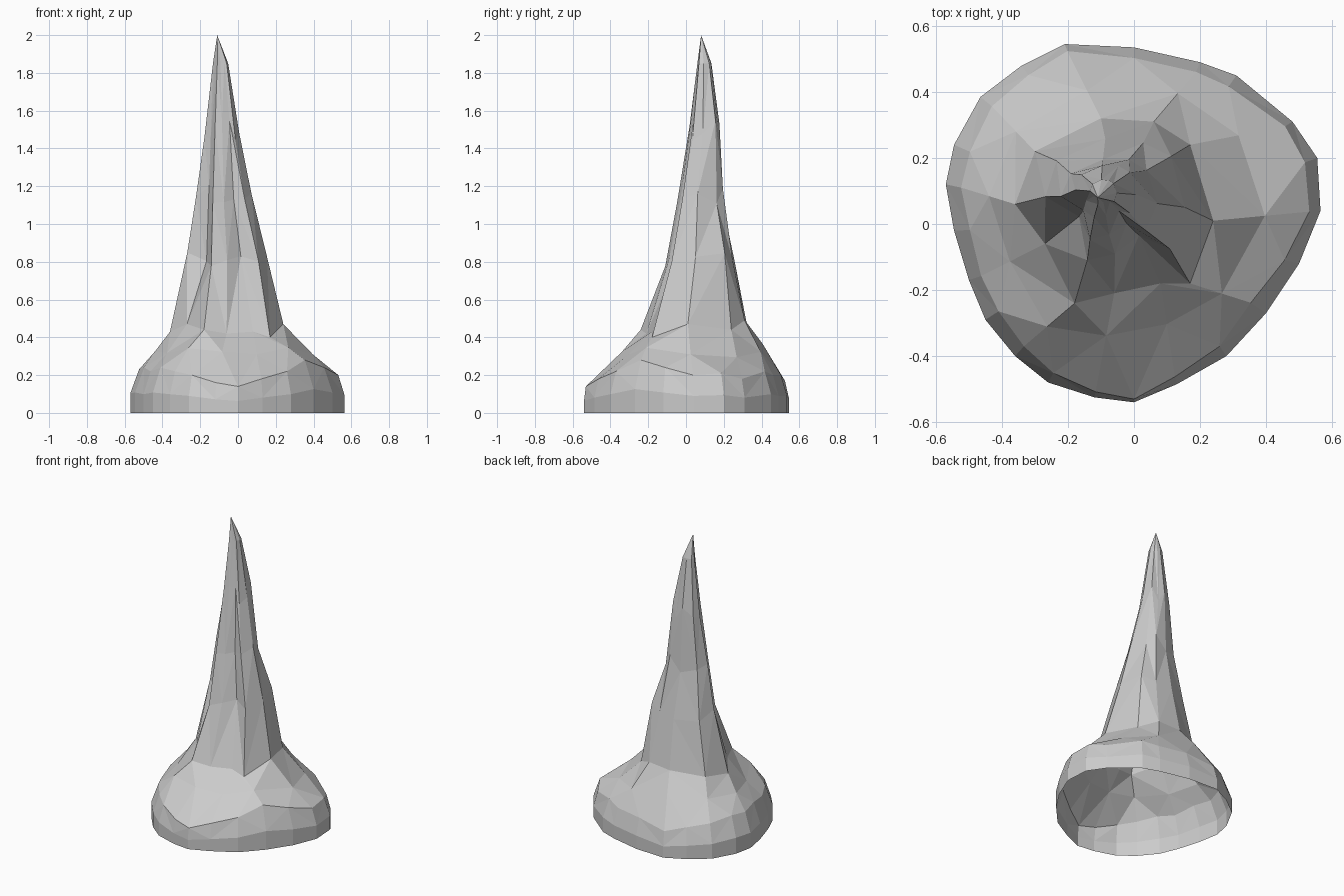
import bpy, bmesh, random
from mathutils import Vector

random.seed(4)
cube = bpy.data.objects.get("Cube")
if cube:
    bpy.data.objects.remove(cube)

# Footprint of the mound, counter-clockwise from the left side, and its rim heights
OUTLINE = [(.565, .04), (.555, .2), (.48, .31), (.31, .45), (.2, .49), (0, .535),
           (-.21, .545), (-.34, .48), (-.465, .385), (-.545, .24), (-.57, .12),
           (-.545, -.02), (-.5, -.17), (-.45, -.29), (-.36, -.4), (-.26, -.48),
           (-.12, -.525), (0, -.54), (.13, -.485), (.28, -.4), (.4, -.27), (.5, -.12)]
RIM = [.2, .21, .18, .22, .2, .2, .17, .2, .22, .24, .23,
       .24, .22, .24, .22, .2, .16, .14, .18, .22, .28, .24]

# Cross-section where the spire leaves the mound
FOOT = [(.24, .01), (.17, .24), (.06, .31), (-.1, .32), (-.3, .22), (-.36, .06),
        (-.27, -.06), (-.18, -.24), (-.06, -.21), (.08, -.18), (.17, -.18)]
FOOT_Z = [.47, .44, .49, .48, .45, .43, .47, .44, .42, .43, .4]
FOOT_BOX = (-.36, .24, -.24, .32)
GROOVES = (6, 9)

# Spire sections: height, x range, y range, groove depth
SPIRE = [(.8, -.28, .165, -.12, .26, .3),
         (1.15, -.225, .075, -.05, .2, .25),
         (1.5, -.18, .01, .015, .18, .1),
         (1.85, -.135, -.05, .06, .135, 0)]
TIP = (-.11, .08, 2)

bm = bmesh.new()


def ring(points):
    return [bm.verts.new(p) for p in points]


def bridge(low, high):
    """Triangles between two closed rings; the lower may have twice the points."""
    n, m = len(low), len(high)
    step = n // m
    for k in range(m):
        a, b = high[k], high[(k + 1) % m]
        row = [low[(k * step + j) % n] for j in range(step + 1)]
        if step == 2:
            bm.faces.new((row[0], row[1], a))
            bm.faces.new((row[1], b, a))
            bm.faces.new((row[1], row[2], b))
        elif k % 2:
            bm.faces.new((row[0], row[1], a))
            bm.faces.new((row[1], b, a))
        else:
            bm.faces.new((row[0], row[1], b))
            bm.faces.new((row[0], b, a))


# Mound wall, open underneath
base = ring((x, y, 0) for x, y in OUTLINE)
wall = ring((x, y, z * .45) for (x, y), z in zip(OUTLINE, RIM))
rim = ring((x * (1.08 - .7 * z), y * (1.08 - .7 * z), z) for (x, y), z in zip(OUTLINE, RIM))
bridge(base, wall)
bridge(wall, rim)

# Sloping shoulder
shoulder = []
for k, (x, y) in enumerate(FOOT):
    outer = rim[2 * k].co
    p = outer.lerp(Vector((x, y, FOOT_Z[k])), random.uniform(.42, .6))
    p.z += random.uniform(-.02, .025)
    shoulder.append(p)
shoulder = ring(shoulder)
bridge(rim, shoulder)
foot = ring((x, y, z) for (x, y), z in zip(FOOT, FOOT_Z))
bridge(shoulder, foot)

# Leaning, fluted spire
below = foot
fx0, fx1, fy0, fy1 = FOOT_BOX
for z, x0, x1, y0, y1, depth in SPIRE:
    middle = Vector(((x0 + x1) / 2, (y0 + y1) / 2, z))
    section = []
    for k, (x, y) in enumerate(FOOT):
        p = Vector((x0 + (x - fx0) / (fx1 - fx0) * (x1 - x0),
                    y0 + (y - fy0) / (fy1 - fy0) * (y1 - y0),
                    z + random.uniform(-.06, .06) * (z < 1.8)))
        pull = depth if k in GROOVES else random.uniform(0, .06)
        section.append(p.lerp(middle, pull))
    above = ring(section)
    bridge(below, above)
    below = above
tip = bm.verts.new(TIP)
for k, v in enumerate(below):
    bm.faces.new((v, below[(k + 1) % len(below)], tip))

mesh = bpy.data.meshes.new("rock_spire")
bm.to_mesh(mesh)
bm.free()
rock = bpy.data.objects.new("rock_spire", mesh)
bpy.context.collection.objects.link(rock)

# Plain grey stone
stone = bpy.data.materials.new("grey_stone")
stone.use_nodes = True
grey = (.6, .6, .6, 1)
stone.diffuse_color = grey
stone.node_tree.nodes["Principled BSDF"].inputs["Base Color"].default_value = grey
mesh.materials.append(stone)
